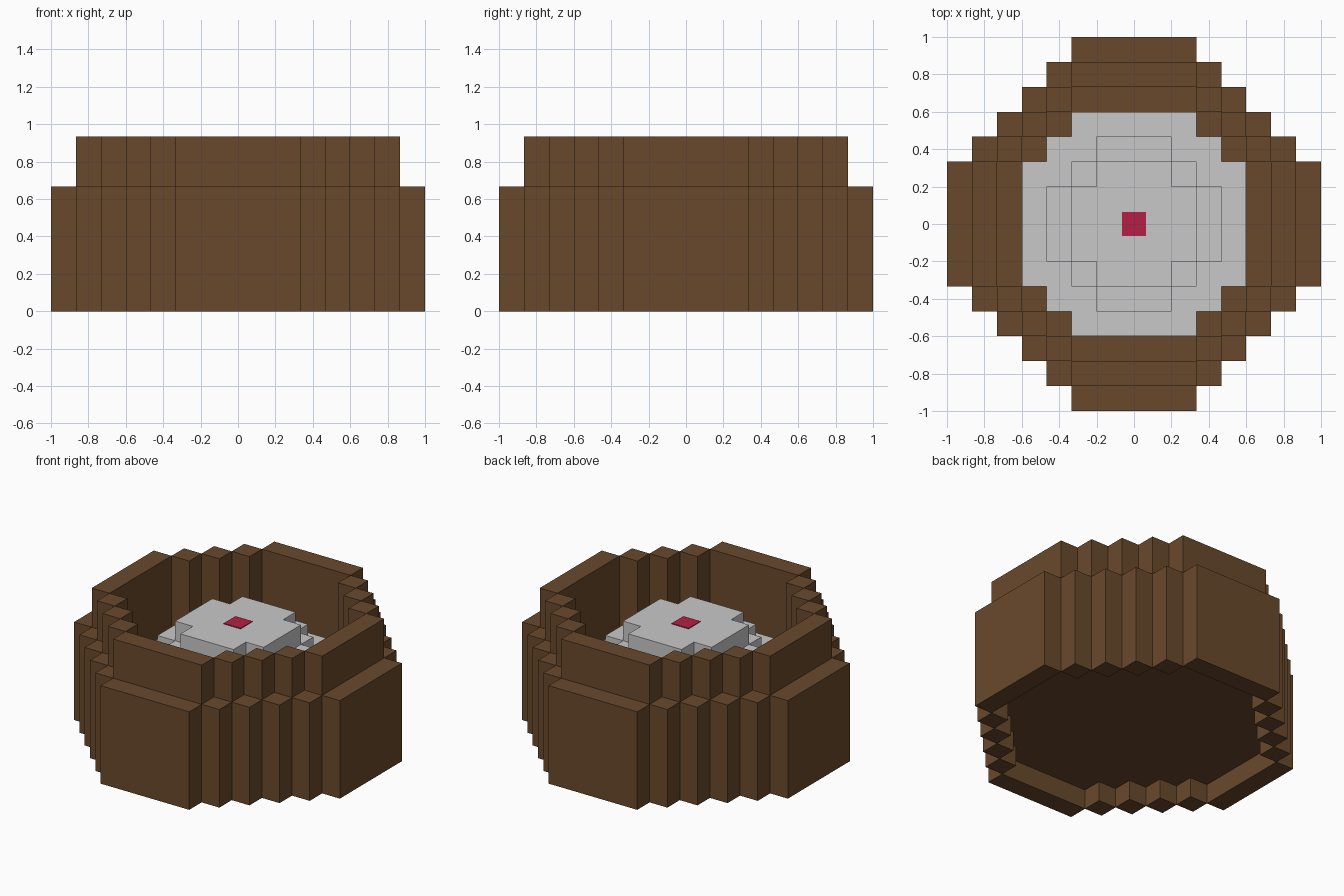
import bpy, bmesh
from mathutils import Matrix, Vector

if "Cube" in bpy.data.objects:
    bpy.data.objects.remove(bpy.data.objects["Cube"])

U = 1 / 15  # block unit


def material(name, rgb):
    lin = [((c / 255 + 0.055) / 1.055) ** 2.4 for c in rgb]
    m = bpy.data.materials.new(name)
    m.diffuse_color = (*lin, 1)
    m.use_nodes = True
    m.node_tree.nodes["Principled BSDF"].inputs["Base Color"].default_value = m.diffuse_color
    return m


brown = material("brown wood", (105, 73, 44))
grey = material("light grey", (201, 201, 201))
red = material("crimson", (180, 31, 68))


def finish(name, bm, mat):
    bmesh.ops.recalc_face_normals(bm, faces=bm.faces)
    me = bpy.data.meshes.new(name)
    bm.to_mesh(me)
    bm.free()
    me.materials.append(mat)
    ob = bpy.data.objects.new(name, me)
    bpy.context.collection.objects.link(ob)


def add_box(bm, x0, x1, y0, y1, z0, z1):
    centre = Vector((x0 + x1, y0 + y1, z0 + z1)) * U / 2
    size = Vector((x1 - x0, y1 - y0, z1 - z0)) * U
    bmesh.ops.create_cube(bm, size=1, matrix=Matrix.Translation(centre) @ Matrix.Diagonal((*size, 1)))


def stepped_ring(name, r, core, z0, z1, mat):
    """Blocky round wall, two units thick: four planks and diagonal posts."""
    bm = bmesh.new()
    for s in (-1, 1):
        c = s * (r - 1)
        add_box(bm, -core, core, c - 1, c + 1, z0, z1)
        add_box(bm, c - 1, c + 1, -core, core, z0, z1)
        for t in (-1, 1):
            for i in range((r - core) // 2 - 1):
                x, y = s * (core + 1 + 2 * i), t * (r - 3 - 2 * i)
                add_box(bm, x - 1, x + 1, y - 1, y + 1, z0, z1)
    finish(name, bm, mat)


def stepped_disc(name, r, core, z0, z1, mat):
    """Blocky round slab with two-unit stair steps at the corners."""
    quarter, x, y = [(r, core)], r, core
    while x > core:
        x -= 2
        quarter.append((x, y))
        y += 2
        quarter.append((x, y))
    quarter = [p for p in quarter if p != (core, r)] + [(core, r)]
    pts = []
    for _ in range(4):
        pts += quarter
        quarter = [(-b, a) for a, b in quarter]
    bm = bmesh.new()
    face = bm.faces.new([bm.verts.new((a * U, b * U, z0 * U)) for a, b in pts])
    top = bmesh.ops.extrude_face_region(bm, geom=[face], use_keep_orig=True)["geom"]
    bmesh.ops.translate(bm, vec=(0, 0, (z1 - z0) * U),
                        verts=[v for v in top if isinstance(v, bmesh.types.BMVert)])
    bmesh.ops.triangulate(bm, faces=[f for f in bm.faces if len(f.verts) > 4])
    finish(name, bm, mat)


# Wooden shell: lower wall, taller inner rim, raised floor
stepped_ring("outer_wall", 15, 5, 0, 10, brown)
stepped_ring("inner_rim", 13, 5, 6, 14, brown)
stepped_disc("floor", 13, 5, 2, 6, brown)

# Grey stepped mound
stepped_disc("mound_base", 9, 5, 6, 8, grey)
stepped_disc("mound_middle", 7, 3, 8, 10, grey)
stepped_disc("mound_top", 5, 3, 10, 12, grey)

# Small red plate in the centre
bm = bmesh.new()
add_box(bm, -0.95, 0.95, -0.95, 0.95, 12, 12.08)
finish("red_plate", bm, red)
